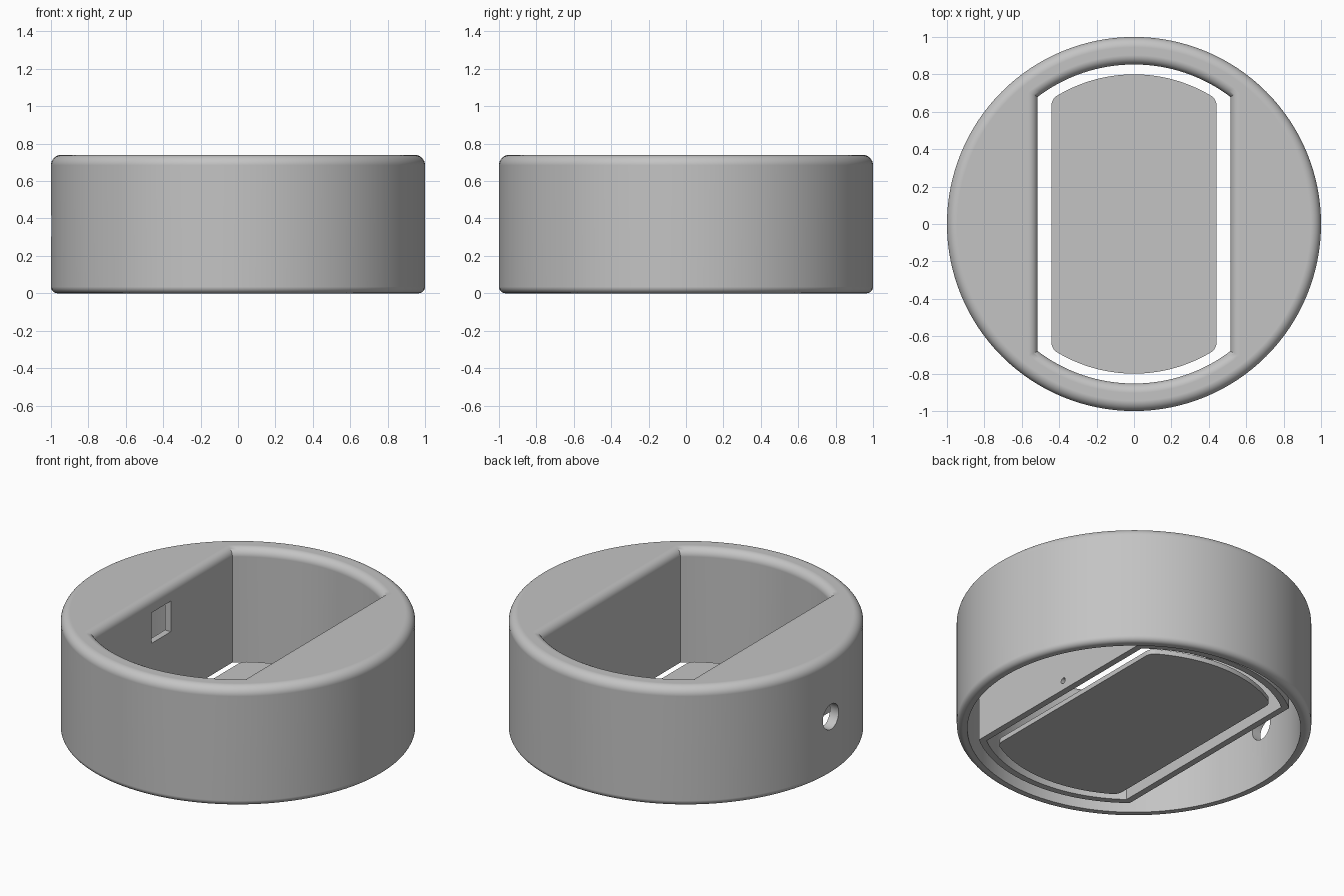
import bpy, bmesh
from math import sin, cos, asin, pi, radians, sqrt
from mathutils import Matrix

cube = bpy.data.objects.get("Cube")
if cube:
    bpy.data.objects.remove(cube, do_unlink=True)

HEIGHT = 0.74
FILLET = 0.05
SLOT_W, SLOT_R = 0.515, 0.853      # half width and end radius of the slot
WALL = 0.04
BASE_Z = 0.032

grey = bpy.data.materials.new("light grey")
grey.use_nodes = True
colour = (0.55, 0.55, 0.55, 1)
grey.diffuse_color = colour
grey.node_tree.nodes["Principled BSDF"].inputs["Base Color"].default_value = colour


def make_object(name, bm):
    bmesh.ops.recalc_face_normals(bm, faces=bm.faces)
    mesh = bpy.data.meshes.new(name)
    bm.to_mesh(mesh)
    bm.free()
    mesh.materials.append(grey)
    obj = bpy.data.objects.new(name, mesh)
    bpy.context.collection.objects.link(obj)
    return obj


def loft(name, rings, corner=0):
    """Closed solid through a stack of rings with equal point counts."""
    bm = bmesh.new()
    loops = [[bm.verts.new(p) for p in ring] for ring in rings]
    n = len(loops[0])
    for low, high in zip(loops, loops[1:]):
        for i in range(n):
            j = (i + 1) % n
            bm.faces.new((low[i], low[j], high[j], high[i]))
    bm.faces.new(loops[0][::-1])
    bm.faces.new(loops[-1])
    if corner:
        bm.normal_update()
        edges = [e for e in bm.edges
                 if abs(e.verts[0].co.z - e.verts[1].co.z) > 0.001
                 and abs(e.calc_face_angle(0)) > 0.4]
        bmesh.ops.bevel(bm, geom=edges, offset=corner, segments=5,
                        profile=0.5, affect='EDGES')
    return make_object(name, bm)


def circle(r, z, n=128):
    return [(r * cos(2 * pi * i / n), r * sin(2 * pi * i / n), z) for i in range(n)]


def lens(w, r, z, n=32):
    """Outline with two straight sides and two arc ends."""
    a = asin(w / r)
    arc = [(r * sin(a - 2 * a * i / n), r * cos(a - 2 * a * i / n), z)
           for i in range(n + 1)]
    return arc + [(-x, -y, z) for x, y, z in arc]


def quarter(steps=8):
    return [pi / 2 * i / steps for i in range(steps + 1)]


def drill(name, r, x, y, z, depth):
    bm = bmesh.new()
    turn = Matrix.Translation((x, y, z)) @ Matrix.Rotation(pi / 2, 4, 'Y')
    bmesh.ops.create_cone(bm, cap_ends=True, segments=40, radius1=r, radius2=r,
                          depth=depth, matrix=turn)
    return make_object(name, bm)


def combine(target, other, operation):
    mod = target.modifiers.new(operation.lower(), 'BOOLEAN')
    mod.operation, mod.object, mod.solver = operation, other, 'EXACT'
    bpy.context.view_layer.objects.active = target
    bpy.ops.object.modifier_apply(modifier=mod.name)
    bpy.data.objects.remove(other, do_unlink=True)


def shade(obj):
    bpy.ops.object.select_all(action='DESELECT')
    obj.select_set(True)
    bpy.context.view_layer.objects.active = obj
    bpy.ops.object.shade_smooth_by_angle(angle=radians(30))
    mod = obj.modifiers.new("clean_normals", 'WEIGHTED_NORMAL')
    mod.keep_sharp = True


# Round outer housing with softened rims
foot = 0.035
top = FILLET + 0.005
profile = [(1 - foot + foot * sin(t), foot - foot * cos(t)) for t in quarter()]
profile += [(1 - top + top * cos(t), HEIGHT - top + top * sin(t)) for t in quarter()]
housing = loft("housing", [circle(r, z) for r, z in profile])

# Hollow underside
combine(housing, loft("cavity", [circle(0.94, -0.1), circle(0.94, 0.68)]), 'DIFFERENCE')

# Thin sleeve hanging around the slot
combine(housing, loft("sleeve", [lens(SLOT_W + WALL, SLOT_R + WALL, z)
                                 for z in (BASE_Z, 0.71)]), 'UNION')

# Slot through the middle, flared to a rounded lip at the top
rings = [lens(SLOT_W, SLOT_R, -0.1)]
for t in quarter():
    flare = FILLET * (1 - cos(t))
    rings.append(lens(SLOT_W + flare, SLOT_R + flare, HEIGHT - FILLET + FILLET * sin(t)))
rings.append(lens(SLOT_W + FILLET, SLOT_R + FILLET, HEIGHT + 0.1))
combine(housing, loft("slot", rings), 'DIFFERENCE')

# Cable hole, pin hole and square window in the side walls
combine(housing, drill("cable_hole", 0.078, -0.95, 0, 0.36, 0.3), 'DIFFERENCE')
combine(housing, drill("pin_hole", 0.018, 0.54, 0.04, 0.09, 0.2), 'DIFFERENCE')
bm = bmesh.new()
bmesh.ops.create_cube(bm, size=0.19, matrix=Matrix.Translation((-0.54, -0.02, 0.55)))
combine(housing, make_object("window", bm), 'DIFFERENCE')
shade(housing)

# Loose floor plate inside the slot
plate = loft("floor_plate", [lens(0.442, 0.80, z) for z in (BASE_Z, BASE_Z + 0.03)],
             corner=0.035)
shade(plate)
